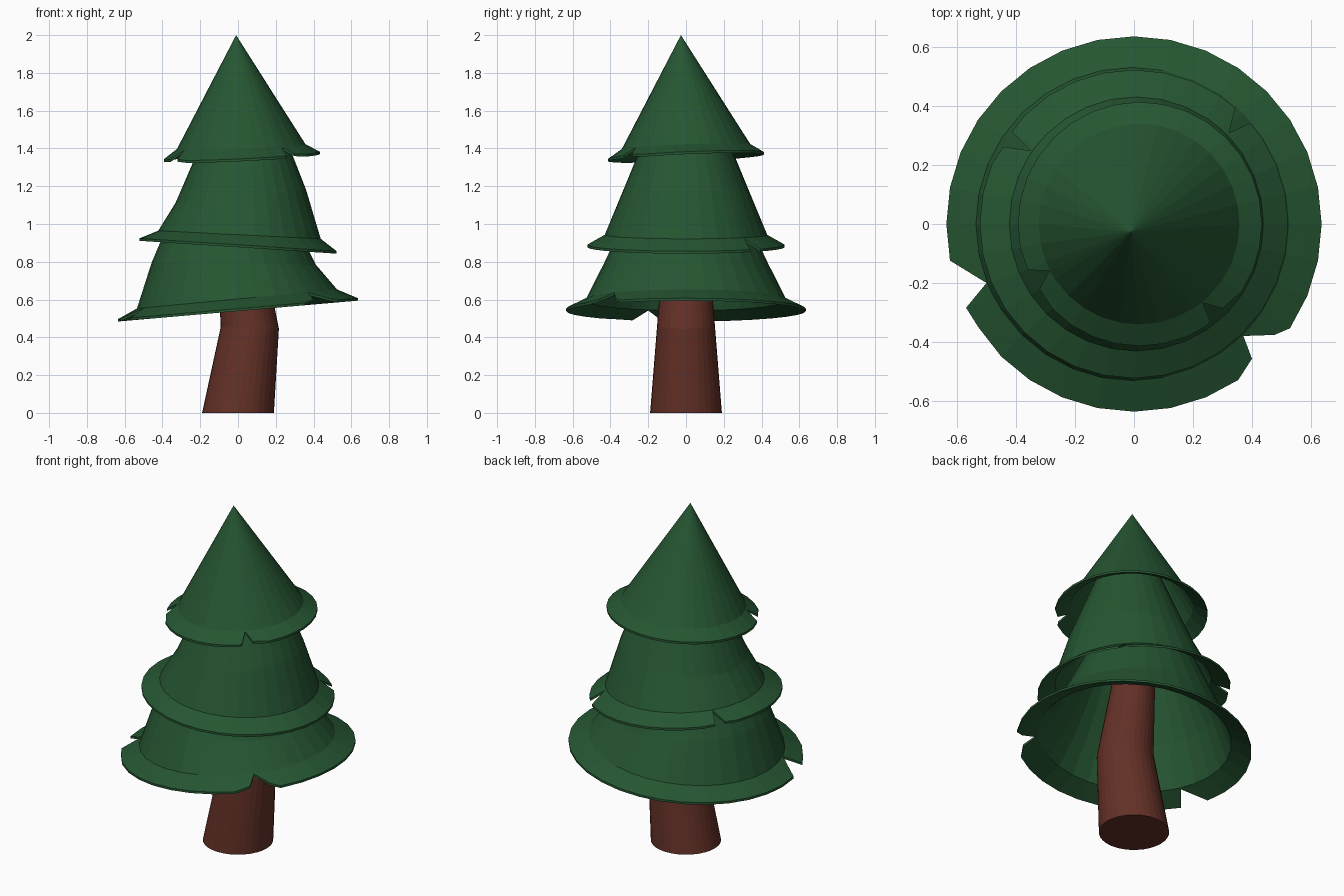
import bpy, bmesh, math

if "Cube" in bpy.data.objects:
    bpy.data.objects.remove(bpy.data.objects["Cube"])

SIDES = 32


def material(name, rgb):
    m = bpy.data.materials.new(name)
    m.diffuse_color = (*rgb, 1)
    m.use_nodes = True
    m.node_tree.nodes["Principled BSDF"].inputs["Base Color"].default_value = m.diffuse_color
    return m


green = material("pine green", (0.019, 0.093, 0.032))
brown = material("bark brown", (0.125, 0.030, 0.020))


def add_ring(bm, angles, r, cx, cy, z, sx=0, sy=0, radii=None):
    """Tilted ring of vertices; sx and sy are its slopes along x and y."""
    out = []
    for i, a in enumerate(angles):
        q = radii[i] if radii else r
        x, y = q * math.cos(a), q * math.sin(a)
        out.append(bm.verts.new((cx + x, cy + y, z + x * sx + y * sy)))
    return out


def bridge(bm, a, b):
    n = len(a)
    for i in range(n):
        j = (i + 1) % n
        bm.faces.new((a[i], a[j], b[j], b[i]))


def finish(bm, name, mat):
    bmesh.ops.remove_doubles(bm, verts=bm.verts, dist=0.0005)
    bmesh.ops.recalc_face_normals(bm, faces=bm.faces)
    me = bpy.data.meshes.new(name)
    bm.to_mesh(me)
    bm.free()
    me.materials.append(mat)
    ob = bpy.data.objects.new(name, me)
    bpy.context.collection.objects.link(ob)


def branch_tier(name, rings, notches):
    """Hollow cone with a flared rim; rings run from the rim to the top."""
    rim, base = rings[0], rings[1]
    # rim outline: even steps, replaced by the notch points where they cut in
    cuts = [p for n in notches for p in n]
    pts = []
    for i in range(SIDES):
        a = i * 360 / SIDES
        if not any(min(p[0] for p in n) - 1 < a < max(p[0] for p in n) + 1 for n in notches):
            pts.append((a, rim[0]))
    pts = sorted(pts + cuts)
    angles = [math.radians(p[0]) for p in pts]
    bm = bmesh.new()

    def rim_loop(dz):
        verts = []
        for a, (_, r) in zip(angles, pts):
            # slide along the flare so that notches follow its slope
            t = min(1, max(0.03, (r - base[0]) / (rim[0] - base[0])))
            p = [b + (m - b) * t for b, m in zip(base, rim)]
            x, y = p[0] * math.cos(a), p[0] * math.sin(a)
            verts.append(bm.verts.new((p[1] + x, p[2] + y, p[3] + x * p[4] + y * p[5] + dz)))
        return verts

    outer = [rim_loop(0)] + [add_ring(bm, angles, *g) for g in rings[1:]]
    inner = [rim_loop(-0.013)]
    for r, cx, cy, z, sx, sy in rings[1:]:
        inner.append(add_ring(bm, angles, max(0, r - 0.008), cx, cy, z - 0.012, sx, sy))
    for shell in (outer, inner):
        for a, b in zip(shell, shell[1:]):
            bridge(bm, a, b)
        if rings[-1][0] > 0:
            bm.faces.new(shell[-1])
    bridge(bm, outer[0], inner[0])
    finish(bm, name, green)


# bent trunk
bm = bmesh.new()
steps = [math.tau * i / SIDES for i in range(SIDES)]
trunk = [add_ring(bm, steps, *g) for g in (
    (0.19, 0, 0, 0), (0.154, 0.0625, 0, 0.45, -0.03), (0.115, 0.0, 0, 0.95))]
for a, b in zip(trunk, trunk[1:]):
    bridge(bm, a, b)
bm.faces.new(trunk[0])
bm.faces.new(trunk[-1])
finish(bm, "trunk", brown)

# ring: radius, centre x, centre y, z, slope x, slope y
# notch: (angle, radius) points
branch_tier("lower_branches",
            [(0.635, 0, 0, 0.552, 0.087, 0), (0.53, -0.005, 0, 0.603, 0.095, 0),
             (0.435, -0.022, 0, 0.79, -0.015, 0), (0.28, -0.035, 0, 1.12, -0.03, 0)],
            [[(202, 0.53), (206.5, 0.635), (213.5, 0.632)],
             [(311.3, 0.607), (314.7, 0.53), (321.8, 0.607)]])
branch_tier("middle_branches",
            [(0.522, 0, 0, 0.89, -0.065, 0), (0.43, 0.008, 0, 0.943, -0.05, 0),
             (0.345, 0.015, 0, 1.148, 0.1, 0), (0.175, 0.03, 0, 1.56, 0.1, 0)],
            [[(41, 0.521), (44.4, 0.44), (48.9, 0.522)],
             [(142.9, 0.518), (145.2, 0.435), (149.5, 0.515)]])
branch_tier("top_branches",
            [(0.413, 0.02, 0, 1.363, 0.048, 0.043), (0.34, 0.017, 0, 1.41, 0.037, 0.04),
             (0, -0.01, -0.027, 2.0, 0, 0)],
            [[(202.3, 0.41), (207.5, 0.342), (213, 0.405)],
             [(305.9, 0.406), (309, 0.343), (314.3, 0.4)]])
